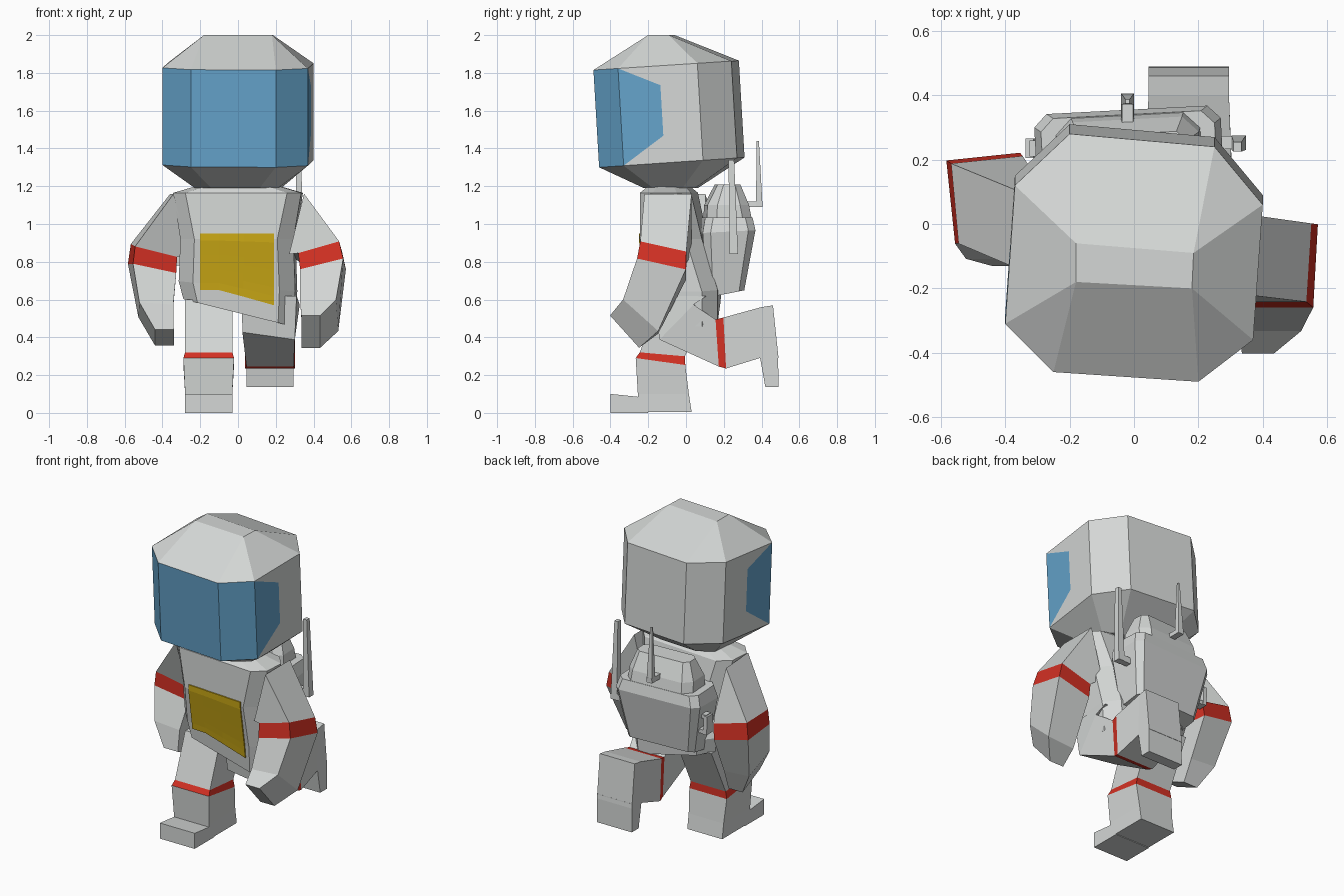
import bpy, bmesh
from math import radians
from mathutils import Vector, Euler
from mathutils.bvhtree import BVHTree

if "Cube" in bpy.data.objects:
    bpy.data.objects.remove(bpy.data.objects["Cube"])


def material(name, rgb):
    m = bpy.data.materials.new(name)
    m.diffuse_color = (*rgb, 1)
    m.use_nodes = True
    m.node_tree.nodes["Principled BSDF"].inputs["Base Color"].default_value = m.diffuse_color
    return m


GREY = material("suit_grey", (.66, .68, .67))
RED = material("band_red", (.65, .03, .017))
BLUE = material("visor_blue", (.13, .37, .6))
YELLOW = material("panel_yellow", (.62, .41, .008))


def finish(name, bm, mats):
    bmesh.ops.recalc_face_normals(bm, faces=bm.faces)
    me = bpy.data.meshes.new(name)
    bm.to_mesh(me)
    for m in mats:
        me.materials.append(m)
    ob = bpy.data.objects.new(name, me)
    bpy.context.collection.objects.link(ob)
    return ob


def section(x, y, z, w, d, rx=0, ry=0, rz=0, c=0):
    """Rectangle w by d, optionally with cut corners, turned and placed."""
    a, b = w / 2, d / 2
    if c:
        pts = [(-a + c, -b), (a - c, -b), (a, -b + c), (a, b - c),
               (a - c, b), (-a + c, b), (-a, b - c), (-a, -b + c)]
    else:
        pts = [(-a, -b), (a, -b), (a, b), (-a, b)]
    rot = Euler((radians(rx), radians(ry), radians(rz))).to_matrix()
    return [rot @ Vector((p[0], p[1], 0)) + Vector((x, y, z)) for p in pts]


def loft(name, sections, band=None):
    """Skin consecutive sections; segment number 'band' is red."""
    bm = bmesh.new()
    rings = [[bm.verts.new(p) for p in section(*s)] for s in sections]
    n = len(rings[0])
    for k, (r, s) in enumerate(zip(rings, rings[1:])):
        for i in range(n):
            j = (i + 1) % n
            f = bm.faces.new((r[i], r[j], s[j], s[i]))
            f.material_index = 1 if k == band else 0
    bm.faces.new(rings[0])
    bm.faces.new(rings[-1])
    finish(name, bm, [GREY, RED])
    return bm


# Torso
torso = loft("torso", [
    (0, -.09, 1.2, .44, .2, 0, 0, -4, .06),
    (0, -.09, 1.165, .68, .27, 0, 0, -4, .07),
    (0, -.065, .92, .6, .33, 0, 0, -4, .08),
    (0, -.005, .67, .62, .37, 0, 5, -3, .08),
    (.005, 0, .53, .6, .35, 0, 14, -2, .08)])

# Chest panel laid on the torso front
tree = BVHTree.FromBMesh(torso)
bm = bmesh.new()
columns = []
for x, low in ((-.2, .65), (-.1, .65), (.03, .615), (.19, .57)):
    col = []
    for k in range(9):
        z = .95 + (low - .95) * k / 8
        hit = tree.ray_cast(Vector((x, -2, z)), Vector((0, 1, 0)))[0]
        col.append(bm.verts.new((x, (hit.y if hit else -.17) - .007, z)))
    columns.append(col)
for p, q in zip(columns, columns[1:]):
    for k in range(8):
        bm.faces.new((p[k], p[k + 1], q[k + 1], q[k]))
panel = finish("chest_panel", bm, [YELLOW])
solid = panel.modifiers.new("thickness", 'SOLIDIFY')
solid.thickness = .008
solid.offset = -1

# Helmet: eight-sided shell, leaning forward, with wrap-round visor
OUTLINE = [(-.25, -.46), (.2, -.49), (.37, -.36), (.40, .06),
           (.25, .24), (-.2, .28), (-.37, .12), (-.40, -.31)]
CAP = [(-.18, -.18), (.18, -.2), (.185, -.09), (-.18, -.06)]
bm = bmesh.new()
V = bm.verts.new
top = [V((x, y, 1.815 + .065 * (y + .49))) for x, y in OUTLINE]
bot = [V((x, y + .03, 1.3 + .068 * (y + .49))) for x, y in OUTLINE]
neck = [V((x * .57, -.08 + (y + .105) * .37, 1.19)) for x, y in OUTLINE]
cap = [V((x, y, 2)) for x, y in CAP]


def face(verts, mat=0):
    bm.faces.new(verts).material_index = mat


for i in range(8):
    j = (i + 1) % 8
    face((bot[i], bot[j], neck[j], neck[i]))
    if i in (2, 6):
        f, r = (i, j) if i == 2 else (j, i)      # front and rear edge of the side wall
        hi, lo = [V(top[f].co.lerp(top[r].co, .52).lerp(bot[f].co.lerp(bot[r].co, .52), u))
                  for u in (.2, .72)]
        face((top[f], bot[f], lo, hi), 1)
        face((top[f], hi, top[r]))
        face((hi, lo, bot[r], top[r]))
        face((lo, bot[f], bot[r]))
    else:
        face((top[i], top[j], bot[j], bot[i]), 1 if i in (0, 1, 7) else 0)
for i in range(4):                               # roof slopes and corner triangles
    a, b = top[2 * i], top[2 * i + 1]
    face((a, b, cap[(i + 1) % 4], cap[i]))
    face((b, top[(2 * i + 2) % 8], cap[(i + 1) % 4]))
face(cap)
face(neck)
finish("helmet", bm, [GREY, BLUE])

# Arms: shoulder, band top, band bottom, wrist, fingertips
loft("right_arm", [
    (.31, -.095, 1.0, .33, .25, 0, -76),
    (.435, -.12, .85, .225, .25, -13, -16),
    (.45, -.13, .76, .235, .265, -13, -14),
    (.43, -.24, .51, .19, .25, -42, -4),
    (.385, -.325, .43, .1, .23, -48, 0)], 1)
loft("left_arm", [
    (-.31, -.02, 1.0, .33, .25, 0, 76, 4),
    (-.445, .075, .86, .23, .25, 3, 14, 6),
    (-.455, .08, .765, .235, .26, 0, 12, 6),
    (-.435, 0, .54, .18, .23, -20, 4),
    (-.39, -.04, .40, .1, .2, -25, 0)], 1)

# Standing leg and boot
loft("standing_leg", [
    (-.155, .0, .6, .25, .28),
    (-.155, -.125, .31, .25, .24, -5),
    (-.155, -.135, .272, .268, .265, -8),
    (-.155, -.12, .1, .25, .27),
    (-.155, -.11, .004, .25, .28)], 1)
loft("standing_toe", [
    (-.155, -.3, 0, .25, .2),
    (-.155, -.3, .09, .25, .2, -6)])

# Leg kicked back, with the toe pointing down
loft("kicked_leg", [
    (.165, -.03, .62, .29, .28),
    (.175, -.05, .5, .28, .26, 46, 8),
    (.17, .165, .37, .25, .25, 94),
    (.17, .205, .37, .265, .27, 93),
    (.17, .395, .425, .25, .27, 88),
    (.17, .475, .43, .25, .28, 96)], 2)
loft("kicked_toe", [
    (.17, .437, .32, .25, .1),
    (.17, .455, .137, .25, .07)])

# Backpack
loft("backpack_body", [
    (-.01, .2, .63, .46, .2, 11, 0, 3, .03),
    (-.015, .215, .96, .58, .28, 3, 0, 3, .04),
    (-.015, .215, 1.035, .54, .25, 0, 0, 3, .04)])
loft("backpack_top", [
    (-.015, .22, 1.02, .45, .24, 0, 0, 3, .05),
    (-.015, .215, 1.1, .44, .22, 0, 0, 3, .05),
    (-.015, .22, 1.21, .36, .12, 0, 0, 3, .03)])

# Antennas and handle
loft("side_antenna", [
    (.325, .253, .84, .045, .045),
    (.322, .24, 1.34, .025, .03)])
loft("side_antenna_mount", [
    (.29, .253, .84, .07, .04),
    (.29, .253, .88, .07, .04)])
loft("rear_antenna_mount", [
    (-.02, .355, 1.09, .04, .1),
    (-.02, .355, 1.12, .035, .1)])
loft("rear_antenna", [
    (-.02, .388, 1.09, .04, .035),
    (-.02, .38, 1.44, .012, .012)])
loft("handle_bar", [
    (-.32, .235, .78, .025, .06),
    (-.325, .235, .9, .025, .06)])
for name, z in (("handle_lower", .78), ("handle_upper", .88)):
    loft(name, [(-.285, .235, z, .08, .05), (-.285, .235, z + .025, .08, .05)])
